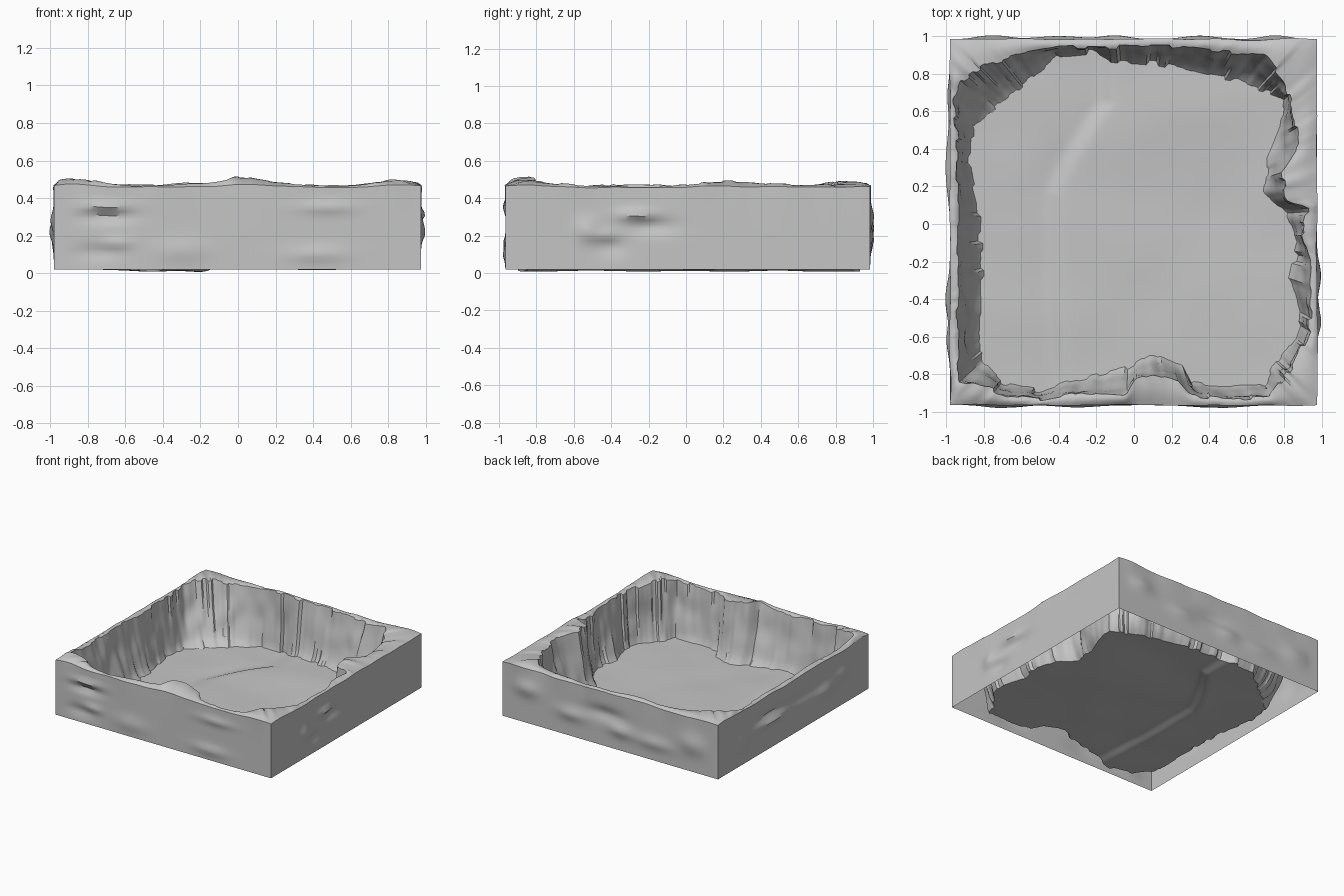
import bpy, bmesh, math, random
from mathutils import Vector, noise

if "Cube" in bpy.data.objects:
    bpy.data.objects.remove(bpy.data.objects["Cube"])

random.seed(4)
rock = bpy.data.materials.new("grey rock")
rock.diffuse_color = (0.56, 0.56, 0.56, 1)
rock.use_nodes = True
rock.node_tree.nodes["Principled BSDF"].inputs["Base Color"].default_value = rock.diffuse_color

N = 400                      # columns around the enclosure
X0, X1, Y0, Y1, BOTTOM = -0.98, 0.975, -0.965, 0.985, 0.02


def gauss(a, b, wa, wb):
    return math.exp(-(a / wa) ** 2 - (b / wb) ** 2)


def polar(points):
    """Radius of an outline at any angle, from its corner points."""
    pts = [Vector(p) for p in points]

    def radius(ang):
        d = Vector((math.cos(ang), math.sin(ang)))
        best = 0
        for a, b in zip(pts, pts[1:] + pts[:1]):
            e = b - a
            den = d.x * e.y - d.y * e.x
            if abs(den) < 1e-9:
                continue
            t = (a.x * e.y - a.y * e.x) / den
            u = (a.x * d.y - a.y * d.x) / den
            if t > best and -1e-6 <= u <= 1 + 1e-6:
                best = t
        return best
    return radius


# outline of the inner lip of the rim, seen from above
lip_outline = polar([
    (-.94, -.84), (-.8, -.87), (-.68, -.92), (-.5, -.94), (-.28, -.9), (-.05, -.92),
    (0, -.83), (.1, -.8), (.24, -.84), (.3, -.92), (.5, -.94), (.72, -.92), (.84, -.78),
    (.94, -.58), (.95, -.2), (.9, -.03), (.93, .08), (.82, .13), (.8, .28), (.88, .4),
    (.86, .58), (.81, .76), (.7, .9), (.5, .92), (.4, .93), (.25, .95), (-.4, .945),
    (-.6, .91), (-.8, .85), (-.92, .77), (-.965, .66), (-.945, .45), (-.945, 0)])
# outline where the inner wall meets the floor
foot_outline = polar([
    (-.82, -.73), (-.7, -.85), (-.5, -.89), (-.35, -.84), (-.2, -.81), (-.04, -.77),
    (.1, -.69), (.26, -.76), (.3, -.85), (.5, -.87), (.7, -.86), (.74, -.77), (.85, -.62),
    (.89, -.5), (.83, -.3), (.88, -.1), (.82, .06), (.7, .17), (.71, .35), (.78, .52),
    (.8, .67), (.7, .71), (.55, .77), (.4, .79), (.25, .83), (.1, .86), (-.13, .87),
    (-.22, .92), (-.4, .9), (-.6, .74), (-.86, .52), (-.88, .3), (-.83, .1),
    (-.81, -.3)])

# raised lumps along the rim: x, y, height
lumps = [(.03, -.85, .05), (-.85, -.88, .04), (.84, .22, .035), (.88, -.86, .04),
         (-.9, .85, .025), (.8, .9, .02), (-.95, -.25, .015), (-.2, .95, .02)]


def rim_z(x, y, part=1):
    z = .458 + part * sum(h * gauss(x - a, y - b, .17, .17) for a, b, h in lumps)
    return z + .008 * noise.noise(Vector((x * 5, y * 5, 0)))


# dents and swellings on the outer faces: along, height, depth, widths
dents = {
    "front": [(-.7, .355, .016, .13, .025), (-.7, .3, -.022, .13, .03), (-.64, .16, .014, .08, .03),
              (-.75, .11, -.014, .12, .04), (-.3, .12, .012, .14, .06), (.47, .35, .014, .15, .03),
              (.42, .1, .014, .15, .04)],
    "right": [(-.53, .23, .02, .06, .06), (-.4, .14, -.016, .08, .05), (-.44, .2, .014, .08, .03),
              (-.27, .31, .024, .1, .03), (-.18, .25, -.02, .12, .04)],
    "back": [(-.75, .24, .02, .12, .08), (-.4, .16, .016, .16, .05), (.05, .28, -.022, .16, .05),
             (.35, .2, .018, .12, .05), (.75, .3, .02, .1, .06), (-.1, .18, .02, .1, .05)],
    "left": [(-.4, .22, .025, .12, .06), (-.62, .28, .018, .09, .05), (-.1, .28, -.016, .2, .04),
             (.3, .24, .024, .2, .035), (.3, .3, -.018, .2, .03), (.68, .2, .014, .1, .08)]}


def floor_z(x, y):
    """Gently worn ground with a curved step running front to back."""
    edge = -.43 + .28 * max(0, min(1, (y - .15) / .5)) ** 1.3 + .08 * max(0, -.4 - y)
    step = 1 / (1 + math.exp(-(x - edge) / .022))
    z = .024 + .016 * step * math.exp(-max(0, x - edge) / .6)
    z -= .024 * math.exp(-max(0, edge - x) / .16) * (1 - step)
    z -= .014 * gauss(x - .4, y - .12, .25, .22)
    z += .012 * gauss(x - .35, y - .6, .3, .2)
    z += .006 * noise.noise(Vector((x * 3, y * 3, 2)))
    return max(0, z)


def sheet(name, rows):
    """Closed strip of faces through rings of points."""
    bm = bmesh.new()
    vs = [[bm.verts.new(p) for p in row] for row in rows]
    for a, b in zip(vs, vs[1:]):
        for j in range(N):
            k = (j + 1) % N
            bm.faces.new((a[j], a[k], b[k], b[j]))
    bmesh.ops.remove_doubles(bm, verts=bm.verts, dist=1e-5)
    me = bpy.data.meshes.new(name)
    bm.to_mesh(me)
    bm.free()
    me.materials.append(rock)
    ob = bpy.data.objects.new(name, me)
    bpy.context.collection.objects.link(ob)
    bpy.context.view_layer.objects.active = ob
    ob.select_set(True)
    bpy.ops.object.shade_smooth_by_angle(angle=math.radians(35))
    ob.select_set(False)


# square outer outline, counter-clockwise from the front left corner
square = []
for side, (ax, ay, bx, by, nx, ny) in {
        "front": (X0, Y0, X1, Y0, 0, -1), "right": (X1, Y0, X1, Y1, 1, 0),
        "back": (X1, Y1, X0, Y1, 0, 1), "left": (X0, Y1, X0, Y0, -1, 0)}.items():
    for i in range(N // 4):
        t = i / (N // 4)
        square.append((side, ax + (bx - ax) * t, ay + (by - ay) * t, nx, ny))


def outer_point(col, t):
    side, x, y, nx, ny = col
    z = BOTTOM + (rim_z(x, y, .4) - BOTTOM) * t
    s = x if ny else y
    d = sum(h * gauss(s - a, z - b, wa, wb) for a, b, h, wa, wb in dents[side])
    d += .012 * noise.noise(Vector((x * 4, y * 4, 7))) * t ** 4   # wavy top edge
    d *= max(0, min(1, (.97 - abs(s)) * 8))
    return Vector((x + nx * d, y + ny * d, z))


# lip and foot rings, with chipped vertical facets
lip, foot = [], []
chip_a = chip_b = 0
for j, (side, x, y, nx, ny) in enumerate(square):
    if j % 3 == 0:
        chip_a, chip_b = random.uniform(-.018, .006), random.uniform(-.015, .012)
    ang = math.atan2(y, x)
    c, s = math.cos(ang), math.sin(ang)
    r = lip_outline(ang) + chip_a
    f = min(foot_outline(ang) + chip_b, r - .012)
    lip.append(Vector((c * r, s * r, rim_z(c * r, s * r) + .004 + chip_a * .5)))
    foot.append(Vector((c * f, s * f, floor_z(c * f, s * f))))

# outer walls, open underneath
outer = [[outer_point(c, i / 20) for c in square] for i in range(21)]
sheet("outer_walls", outer)


# rim between the outer edge and the lip
def rim_point(a, b, t):
    p = a.lerp(b, t)
    p.z += .012 * math.sin(math.pi * t) * (1 if (b - a).length > .05 else .4)
    return p


sheet("rim", [[rim_point(a, b, i / 5) for a, b in zip(outer[-1], lip)] for i in range(6)])


# steep inner walls, flaring out at the foot
def wall_point(a, b, t):
    p = a.lerp(b, t ** .6)
    p.z = a.z + (b.z - a.z) * t
    w = .02 * math.sin(math.pi * t) * noise.noise(Vector((p.x * 9, p.y * 9, p.z * 5)))
    return Vector((p.x * (1 + w), p.y * (1 + w), p.z))


sheet("inner_walls", [[wall_point(a, b, 1 - i / 14) for a, b in zip(foot, lip)] for i in range(15)])

# floor
floor = [[Vector((p.x * k, p.y * k, floor_z(p.x * k, p.y * k))) for p in foot]
         for k in [1 - i / 60 for i in range(60)]]
sheet("floor", floor)
bm = bmesh.new()
me = bpy.data.objects["floor"].data
bm.from_mesh(me)
bmesh.ops.holes_fill(bm, edges=[e for e in bm.edges if e.is_boundary and e.verts[0].co.xy.length < .1])
bm.to_mesh(me)
bm.free()
